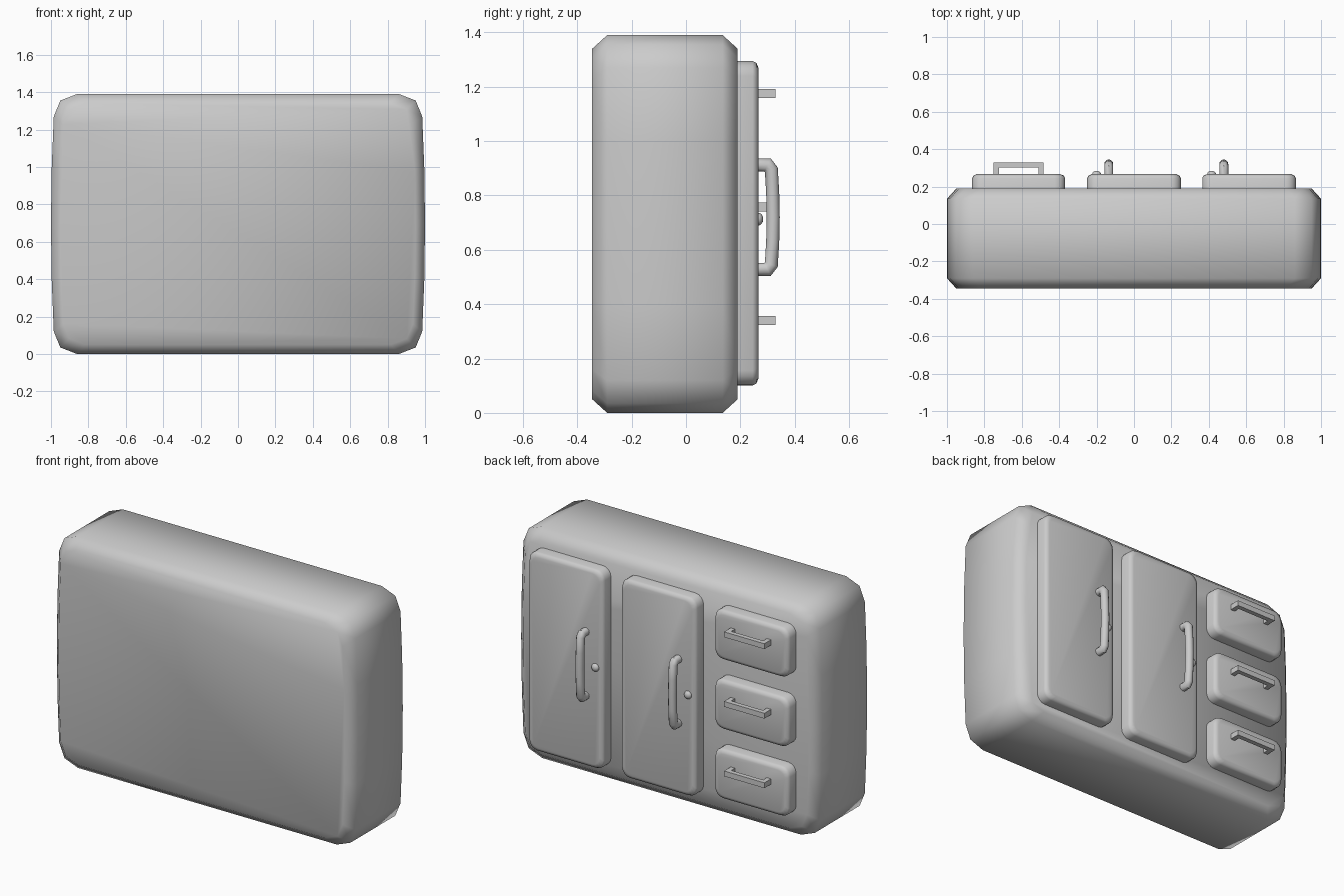
import bpy, bmesh, math
from mathutils import Vector

if "Cube" in bpy.data.objects:
    bpy.data.objects.remove(bpy.data.objects["Cube"])


def finish(name, bm, angle):
    bmesh.ops.recalc_face_normals(bm, faces=bm.faces)
    me = bpy.data.meshes.new(name)
    bm.to_mesh(me)
    bm.free()
    ob = bpy.data.objects.new(name, me)
    bpy.context.collection.objects.link(ob)
    bpy.ops.object.select_all(action='DESELECT')
    ob.select_set(True)
    bpy.context.view_layer.objects.active = ob
    bpy.ops.object.shade_smooth_by_angle(angle=math.radians(angle))
    return ob


def skin(bm, rings):
    """Bridge rings of points into a closed, capped solid."""
    loops = [[bm.verts.new(p) for p in r] for r in rings]
    n = len(loops[0])
    for a, b in zip(loops, loops[1:]):
        for i in range(n):
            bm.faces.new((a[i], a[(i + 1) % n], b[(i + 1) % n], b[i]))
    bm.faces.new(loops[0])
    bm.faces.new(loops[-1])


def slab(name, outline, cx, cz, levels, angle=50):
    """Loft an xz outline along y; levels are (y, inset) pairs."""
    hw = max(p[0] for p in outline)
    hh = max(p[1] for p in outline)
    bm = bmesh.new()
    skin(bm, [[(cx + x * (1 - i / hw), y, cz + z * (1 - i / hh)) for x, z in outline]
              for y, i in levels])
    return finish(name, bm, angle)


def mirror4(quarter):
    """Complete a top-right quarter outline to all four corners."""
    right = quarter + [(x, -z) for x, z in reversed(quarter) if z > 0]
    return right + [(-x, z) for x, z in reversed(right)]


def rounded(hw, hh, r, n=4):
    return mirror4([(hw - r + r * math.sin(math.pi / 2 * k / n),
                     hh - r + r * math.cos(math.pi / 2 * k / n)) for k in range(n + 1)])


def sweep(name, path, section, angle):
    """Sweep a section along a path in the plane spanned with 'side'."""
    side = section[1]
    pts = [Vector(p) for p in path]
    rings = []
    for i, p in enumerate(pts):
        d0 = (p - pts[i - 1]).normalized() if i else None
        d1 = (pts[i + 1] - p).normalized() if i < len(pts) - 1 else None
        t = ((d0 or d1) + (d1 or d0)).normalized()
        miter = 1 / max(0.6, t.dot(d1 or d0))
        nrm = t.cross(side)
        rings.append([p + nrm * a * miter + side * b for a, b in section[0]])
    bm = bmesh.new()
    skin(bm, rings)
    return finish(name, bm, angle)


# Cabinet body with softly bulging sides
body = mirror4([(0.86, 0.695), (0.95, 0.66), (0.985, 0.575), (0.996, 0.3), (1.0, 0)])
slab("cabinet_body", body, 0, 0.695,
     [(-0.345, 0.05), (-0.29, 0), (0.135, 0), (0.19, 0.05)], 60)

panel_levels = [(0.15, 0), (0.245, 0), (0.259, 0.007), (0.266, 0.024)]
circle = [(0.024 * math.cos(math.tau * k / 12), 0.024 * math.sin(math.tau * k / 12))
          for k in range(12)]

# Two doors, each with a bowed pull and a small lock
for i, cx in enumerate((0.0, 0.615)):
    slab(f"door_{i + 1}", rounded(0.25, 0.597, 0.055), cx, 0.698, panel_levels)
    hx = cx - 0.135
    half = [(0.255, 0.192), (0.300, 0.192), (0.314, 0.174), (0.319, 0.09), (0.321, 0)]
    path = [(hx, y, 0.72 + z) for y, z in half]
    path += [(hx, y, 0.72 - z) for y, z in reversed(half[:-1])]
    sweep(f"door_handle_{i + 1}", path, (circle, Vector((1, 0, 0))), 50)
    bm = bmesh.new()
    bmesh.ops.create_uvsphere(bm, u_segments=16, v_segments=8, radius=0.024)
    bmesh.ops.scale(bm, vec=(1, 0.8, 1), verts=bm.verts)
    bmesh.ops.translate(bm, vec=(cx - 0.2, 0.265, 0.713), verts=bm.verts)
    finish(f"door_lock_{i + 1}", bm, 60)

# Three drawers, each with a square bar pull
square = [(-0.014, -0.016), (0.014, -0.016), (0.014, 0.016), (-0.014, 0.016)]
for i in range(3):
    hz = 0.34 + 0.4175 * i
    slab(f"drawer_{i + 1}", rounded(0.248, 0.15, 0.055), -0.617, hz - 0.045, panel_levels)
    path = [(-0.617 + sx * 0.12, y, hz) for sx, y in
            ((-1, 0.255), (-1, 0.315), (1, 0.315), (1, 0.255))]
    sweep(f"drawer_handle_{i + 1}", path, (square, Vector((0, 0, 1))), 30)
